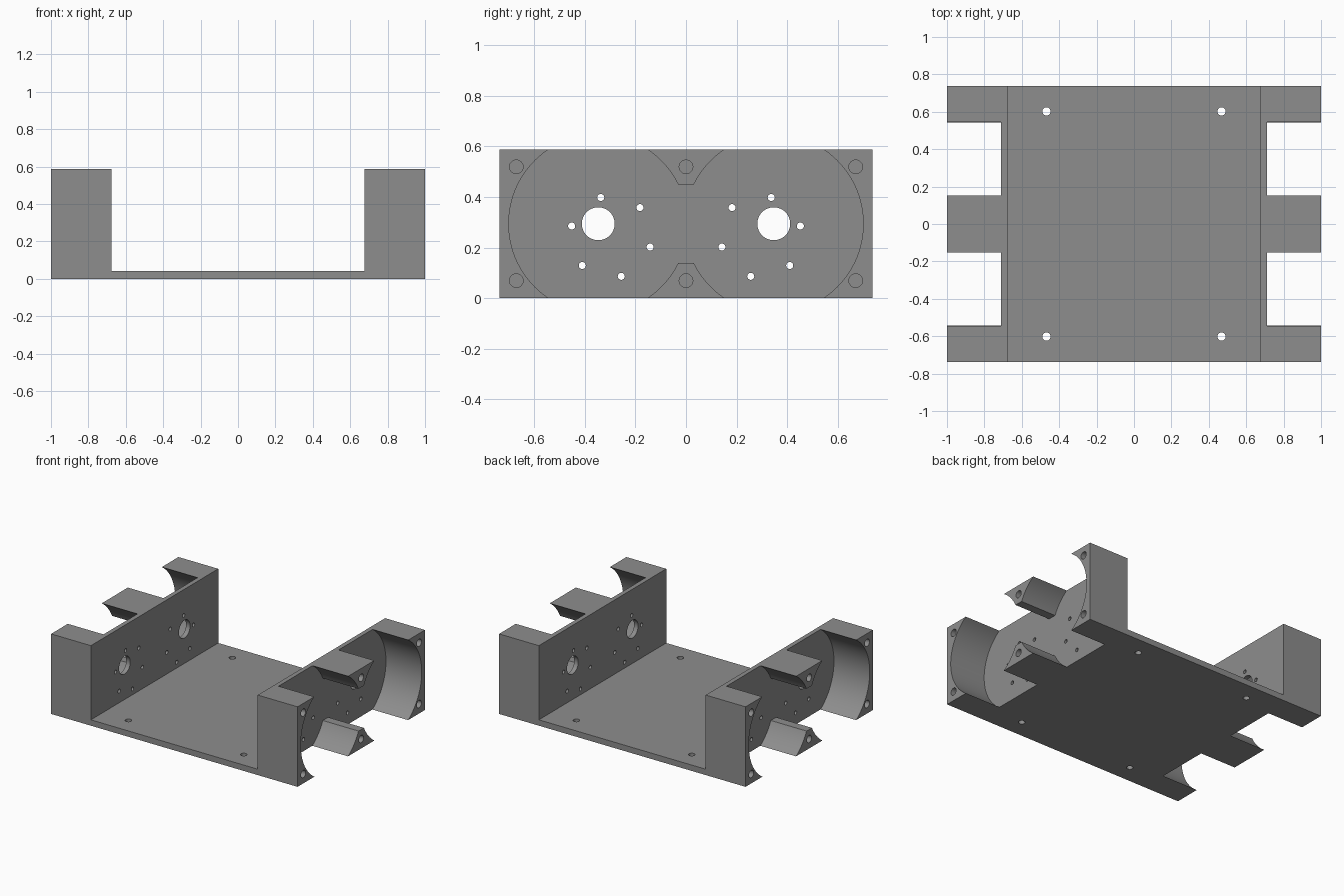
import bpy, bmesh, math
from mathutils import Matrix, Vector

if "Cube" in bpy.data.objects:
    bpy.data.objects.remove(bpy.data.objects["Cube"])

HALF_Y, HEIGHT = 0.738, 0.587
WALL_IN, WALL_OUT = 0.677, 0.71      # inner and outer faces of the motor walls
MOTOR_Y, MOTOR_Z, MOTOR_R = 0.348, 0.294, 0.353

grey = bpy.data.materials.new("mid grey")
grey.diffuse_color = (0.27, 0.27, 0.27, 1)
grey.use_nodes = True
grey.node_tree.nodes["Principled BSDF"].inputs["Base Color"].default_value = grey.diffuse_color


def add_box(bm, lo, hi):
    lo, hi = Vector(lo), Vector(hi)
    size = hi - lo
    bmesh.ops.create_cube(bm, size=1, matrix=Matrix.Translation((lo + hi) / 2)
                          @ Matrix.Diagonal((*size, 1)))


def add_rod(bm, centre, radius, length, axis, segments=32):
    turn = Matrix.Rotation(math.pi / 2, 4, 'Y') if axis == 'X' else Matrix()
    bmesh.ops.create_cone(bm, cap_ends=True, segments=segments, radius1=radius,
                          radius2=radius, depth=length,
                          matrix=Matrix.Translation(centre) @ turn)


def to_object(bm, name):
    mesh = bpy.data.meshes.new(name)
    bm.to_mesh(mesh)
    bm.free()
    obj = bpy.data.objects.new(name, mesh)
    bpy.context.collection.objects.link(obj)
    return obj


def cut(target, bm):
    cutter = to_object(bm, "cutter")
    cutter.hide_render = True
    mod = target.modifiers.new("cut", 'BOOLEAN')
    mod.operation, mod.solver, mod.object = 'DIFFERENCE', 'EXACT', cutter
    bpy.context.view_layer.objects.active = target
    bpy.ops.object.modifier_apply(modifier=mod.name)
    bpy.data.objects.remove(cutter)


# Chassis: U-shaped profile extruded along y
bm = bmesh.new()
profile = [(-1, 0), (1, 0), (1, HEIGHT), (WALL_IN, HEIGHT), (WALL_IN, 0.043),
           (-WALL_IN, 0.043), (-WALL_IN, HEIGHT), (-1, HEIGHT)]
face = bm.faces.new([bm.verts.new((x, -HALF_Y, z)) for x, z in profile])
moved = bmesh.ops.extrude_face_region(bm, geom=[face])
bmesh.ops.translate(bm, vec=(0, 2 * HALF_Y, 0),
                    verts=[v for v in moved["geom"] if isinstance(v, bmesh.types.BMVert)])
bmesh.ops.recalc_face_normals(bm, faces=bm.faces)
chassis = to_object(bm, "motor_chassis")
chassis.data.materials.append(grey)

# Round motor pockets, and the slot joining each pair
for sx in (-1, 1):
    for sy in (-1, 1):
        bm = bmesh.new()
        add_rod(bm, (sx * (WALL_OUT + 0.25), sy * MOTOR_Y, MOTOR_Z),
                MOTOR_R, 0.5, 'X', 96)
        cut(chassis, bm)
    bm = bmesh.new()
    x0, x1 = sorted((sx * WALL_OUT, sx * 1.2))
    add_box(bm, (x0, -0.06, 0.139), (x1, 0.06, 0.449))
    cut(chassis, bm)

# Holes
bm = bmesh.new()
wall_holes = [(0.337, 0.398), (0.182, 0.358), (0.452, 0.285),
              (0.142, 0.202), (0.41, 0.129), (0.256, 0.086)]
for sy in (-1, 1):
    # shaft hole and its ring of screw holes, through both walls
    add_rod(bm, (0, sy * 0.347, MOTOR_Z), 0.065, 3, 'X', 48)
    for y, z in wall_holes:
        add_rod(bm, (0, sy * y, z), 0.014, 3, 'X', 24)
for sx in (-1, 1):
    # blind cover-screw holes in the outer faces
    for y in (-0.671, 0, 0.671):
        for z in (0.069, 0.519):
            add_rod(bm, (sx * 1.0, y, z), 0.027, 0.4, 'X')
    # mounting holes in the floor
    for sy in (-1, 1):
        add_rod(bm, (sx * 0.468, sy * 0.602, 0), 0.022, 0.3, 'Z')
cut(chassis, bm)

# Smooth pocket and hole walls, sharp edges elsewhere
bpy.ops.object.select_all(action='DESELECT')
chassis.select_set(True)
bpy.context.view_layer.objects.active = chassis
bpy.ops.object.shade_smooth_by_angle(angle=math.radians(30))
